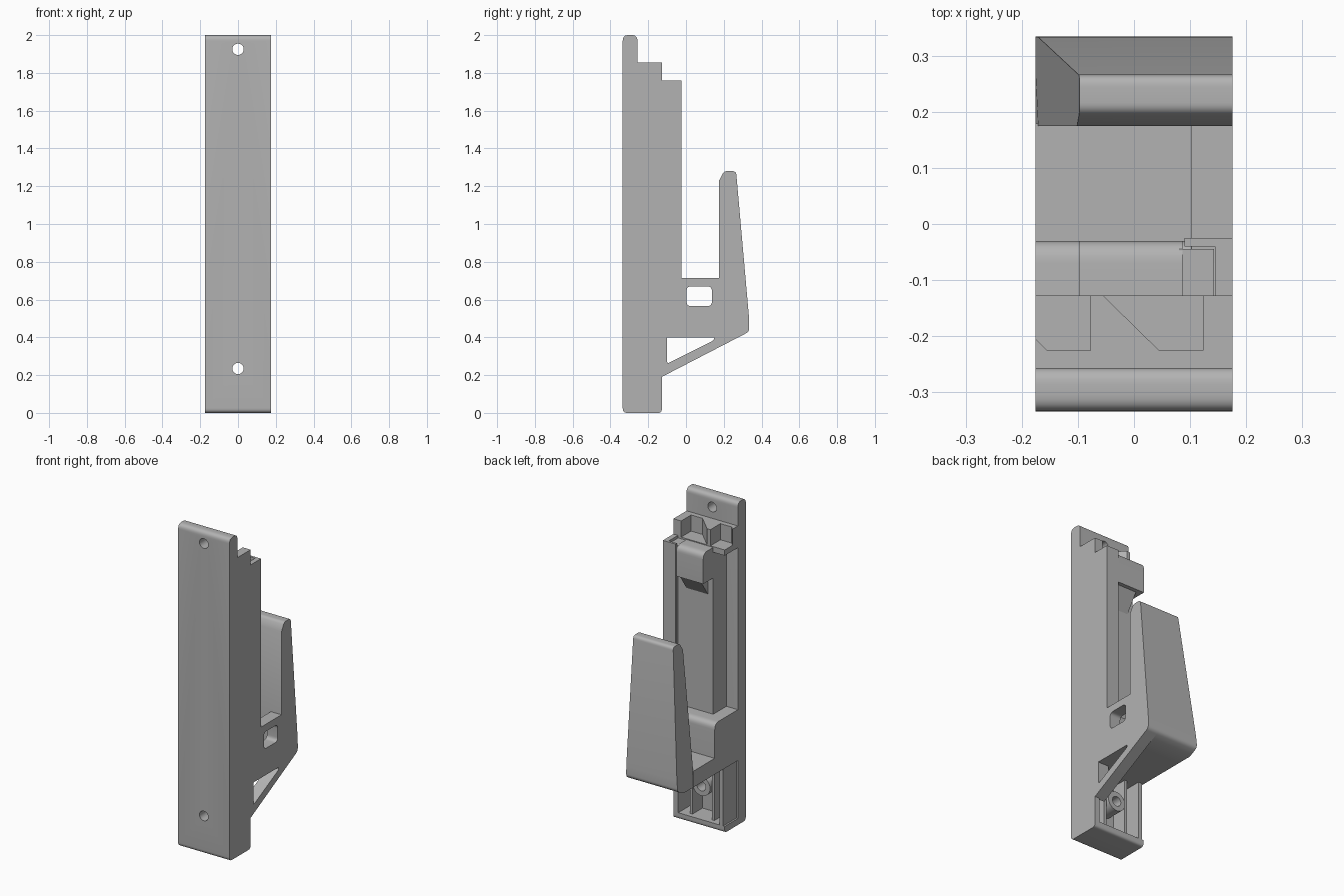
import bpy
import bmesh
from mathutils import Vector

cube = bpy.data.objects.get("Cube")
if cube:
    bpy.data.objects.remove(cube, do_unlink=True)

grey = bpy.data.materials.new("mid_grey")
grey.use_nodes = True
GREY = (0.45, 0.45, 0.45, 1)
grey.diffuse_color = GREY
grey.node_tree.nodes["Principled BSDF"].inputs["Base Color"].default_value = GREY

W = 0.176          # half width
PLATE = -0.257     # back of the mounting plate
RIM = -0.128       # back of the raised housing
FACE = -0.03       # back of the deepest housing step


def rounded(points):
    """Replace each corner that carries a radius with a short curve."""
    out = []
    for i, p in enumerate(points):
        c = Vector(p[:2])
        if len(p) == 2:
            out.append(c)
            continue
        a = Vector(points[i - 1][:2])
        b = Vector(points[(i + 1) % len(points)][:2])
        start = c + (a - c).normalized() * p[2]
        end = c + (b - c).normalized() * p[2]
        for k in range(7):
            t = k / 6
            out.append(start * (1 - t) ** 2 + c * 2 * t * (1 - t) + end * t * t)
    return out


def prism(name, axis, points, lo, hi):
    """Extrude a profile along x (y,z), y (x,z) or z (x,y)."""
    place = {"x": lambda p, d: (d, p.x, p.y),
             "y": lambda p, d: (p.x, d, p.y),
             "z": lambda p, d: (p.x, p.y, d)}[axis]
    bm = bmesh.new()
    ring = rounded(points)
    low = [bm.verts.new(place(p, lo)) for p in ring]
    high = [bm.verts.new(place(p, hi)) for p in ring]
    bm.faces.new(low)
    bm.faces.new(high)
    for i in range(len(ring)):
        j = (i + 1) % len(ring)
        bm.faces.new((low[i], low[j], high[j], high[i]))
    bmesh.ops.recalc_face_normals(bm, faces=bm.faces)
    mesh = bpy.data.meshes.new(name)
    bm.to_mesh(mesh)
    bm.free()
    mesh.materials.append(grey)
    obj = bpy.data.objects.new(name, mesh)
    bpy.context.collection.objects.link(obj)
    return obj


def box(name, x, y, z):
    return prism(name, "z", [(x[0], y[0]), (x[1], y[0]), (x[1], y[1]), (x[0], y[1])], *z)


def cylinder(name, z, radius, y0, y1):
    bpy.ops.mesh.primitive_cylinder_add(vertices=32, radius=radius, depth=y1 - y0,
                                        location=(0, (y0 + y1) / 2, z),
                                        rotation=(1.570796, 0, 0))
    obj = bpy.context.object
    obj.name = name
    obj.data.materials.append(grey)
    return obj


def cut(obj, cutter):
    mod = obj.modifiers.new("cut", "BOOLEAN")
    mod.operation = "DIFFERENCE"
    mod.solver = "EXACT"
    mod.object = cutter
    bpy.context.view_layer.objects.active = obj
    bpy.ops.object.modifier_apply(modifier=mod.name)
    bpy.data.objects.remove(cutter, do_unlink=True)


# Mounting plate with two screw holes
plate = prism("mounting_plate", "x", [(-0.335, 0, 0.025), (PLATE, 0), (PLATE, 2, 0.03),
                                      (-0.335, 2, 0.03)], -W, W)
for z in (0.235, 1.925):
    cut(plate, cylinder("screw_cutter", z, 0.03, -0.5, -0.1))

# Upper step with two pockets open to the back
prism("pocket_step", "z", [(-W, PLATE), (W, PLATE), (W, RIM), (0.123, RIM), (0.123, -0.226),
                           (0.045, -0.226), (-0.055, RIM), (-0.078, RIM), (-0.078, -0.226),
                           (-0.155, -0.226), (-W, -0.205)], 1.755, 1.855)
box("pocket_floor", (-W, W), (PLATE, RIM), (1.72, 1.755))

# Recessed panel and the grooved rail beside it
box("recessed_panel", (-0.097, W), (PLATE, RIM), (0.7, 1.72))
prism("side_rail", "z", [(0.145, RIM), (W, RIM), (W, -0.025), (0.09, -0.025),
                         (0.09, -0.04), (0.145, -0.04)], 0.7, 1.76)

# Latch tab with a tongue in the rail groove and a wedge below
prism("latch_tab", "x", [(RIM, 1.56), (FACE, 1.56), (FACE, 1.75, 0.04), (RIM, 1.75)],
      -0.097, 0.087)
box("latch_tongue", (0.08, 0.143), (RIM, -0.045), (1.56, 1.745))
prism("latch_wedge", "x", [(RIM, 1.45), (-0.055, 1.56), (RIM, 1.56)], -0.06, 0.087)

# Lower housing and the tray floor leading to the hook
prism("lower_housing", "x", [(PLATE, 0.4), (FACE, 0.4), (FACE, 0.715, 0.04),
                             (PLATE, 0.715)], -W, W)
box("hook_floor", (-W, W), (FACE, 0.18), (0.4, 0.5))

# Gusset web with a window and a triangular opening
web = prism("gusset_web", "x", [(-0.135, 0.187), (0.335, 0.43, 0.02), (0.315, 0.715),
                                (-0.135, 0.715)], 0.103, W)
cut(web, prism("window_cutter", "x", [(0.003, 0.565, 0.025), (0.137, 0.565, 0.025),
                                      (0.137, 0.67, 0.025), (0.003, 0.67, 0.025)], 0.05, 0.3))
cut(web, prism("triangle_cutter", "x", [(-0.1, 0.26, 0.015), (0.148, 0.385, 0.01),
                                        (0.148, 0.405, 0.01), (-0.1, 0.405)], 0.05, 0.3))

# Upright hook, narrowing towards its top on one side
hook = prism("hook", "x", [(0.175, 0.4), (0.275, 0.4), (0.335, 0.43, 0.02), (0.334, 0.5),
                           (0.265, 1.28, 0.02), (0.202, 1.28, 0.015), (0.175, 1.23),
                           (0.175, 0.5)], -W, W)
for v in hook.data.vertices:
    if v.co.x < 0:
        v.co.x += 0.079 * max(0, (v.co.z - 0.45) / 0.83)

# Open tray at the foot, with ribs and a screw collar
prism("tray_base", "x", [(PLATE - 0.03, 0), (RIM, 0, 0.02), (RIM, 0.04), (PLATE - 0.03, 0.04)],
      -W, W)
box("tray_side", (0.143, W), (PLATE, RIM), (0.02, 0.41))
box("tray_end", (-0.165, -0.14), (PLATE, RIM), (0.02, 0.41))
for x in (-0.075, 0.075):
    box("tray_rib", (x - 0.008, x + 0.008), (PLATE, -0.16), (0.03, 0.41))
collar = cylinder("screw_collar", 0.235, 0.06, PLATE - 0.01, -0.15)
cut(collar, cylinder("collar_cutter", 0.235, 0.03, -0.5, 0))

# Keep flat faces crisp while the rounded edges stay smooth
for obj in bpy.context.scene.objects:
    if obj.type == "MESH":
        bpy.ops.object.select_all(action="DESELECT")
        obj.select_set(True)
        bpy.context.view_layer.objects.active = obj
        bpy.ops.object.shade_smooth_by_angle(angle=0.5)
